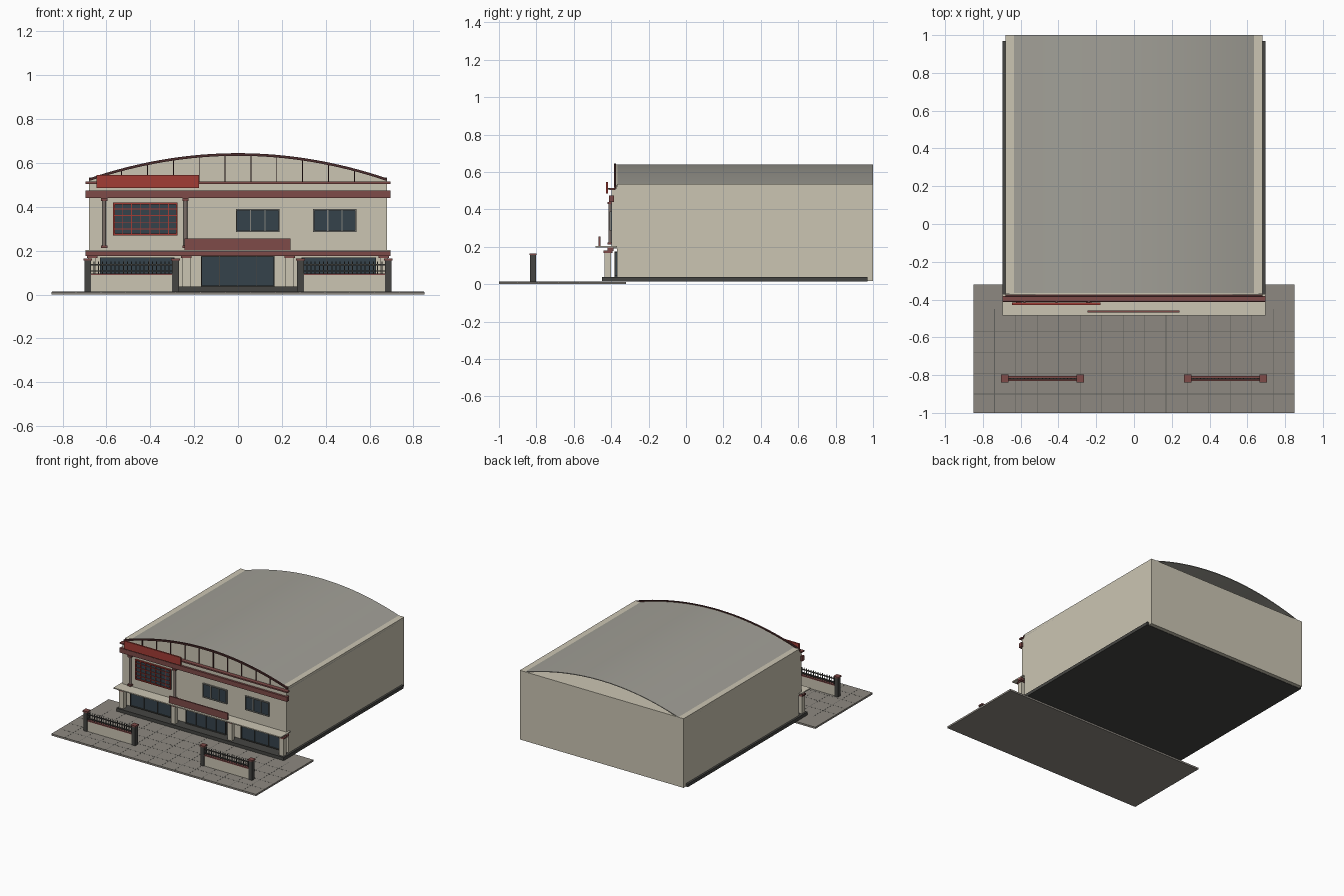
import bpy, bmesh

if "Cube" in bpy.data.objects:
    bpy.data.objects.remove(bpy.data.objects["Cube"])

def mat(name, r, g, b):
    m = bpy.data.materials.new(name)
    m.diffuse_color = (r, g, b, 1)
    m.use_nodes = True
    m.node_tree.nodes["Principled BSDF"].inputs["Base Color"].default_value = m.diffuse_color
    return m

CREAM = mat("cream", 0.60, 0.56, 0.45)
ROOF = mat("roof_grey", 0.36, 0.35, 0.31)
PAVE = mat("paving", 0.27, 0.25, 0.22)
DARK = mat("charcoal", 0.06, 0.06, 0.055)
JOINT = mat("joint", 0.12, 0.12, 0.11)
MAROON = mat("maroon", 0.21, 0.07, 0.065)
RED = mat("red", 0.36, 0.045, 0.035)
TRIM = mat("dark_trim", 0.07, 0.025, 0.025)
GLASS = mat("glass", 0.035, 0.055, 0.07)
FRAME = mat("frame_grey", 0.22, 0.22, 0.20)
SHAFT = mat("shaft", 0.20, 0.16, 0.14)


def finish(name, bm, material):
    bmesh.ops.recalc_face_normals(bm, faces=bm.faces)
    me = bpy.data.meshes.new(name)
    bm.to_mesh(me)
    bm.free()
    me.materials.append(material)
    ob = bpy.data.objects.new(name, me)
    bpy.context.collection.objects.link(ob)
    return ob


def boxes(name, material, *ranges):
    """One object made of boxes given as (x0, x1, y0, y1, z0, z1)."""
    bm = bmesh.new()
    for x0, x1, y0, y1, z0, z1 in ranges:
        vs = bmesh.ops.create_cube(bm, size=1)["verts"]
        for v in vs:
            v.co = ((x0 + x1) / 2 + v.co.x * (x1 - x0),
                    (y0 + y1) / 2 + v.co.y * (y1 - y0),
                    (z0 + z1) / 2 + v.co.z * (z1 - z0))
    return finish(name, bm, material)


def extrude_y(name, material, profile, y0, y1):
    """Closed x-z profile extruded along y."""
    bm = bmesh.new()
    f = bm.faces.new([bm.verts.new((x, y0, z)) for x, z in profile])
    r = bmesh.ops.extrude_face_region(bm, geom=[f])
    for v in r["geom"]:
        if isinstance(v, bmesh.types.BMVert):
            v.co.y = y1
    return finish(name, bm, material)


def arch(x, base, rise, half=0.68):
    return base + rise * (1 - (x / half) ** 2)


XS = [-0.68 + 1.36 * i / 32 for i in range(33)]


def arch_band(base, rise, thick):
    top = [(x, arch(x, base, rise)) for x in XS]
    return top + [(x, z - thick) for x, z in reversed(top)]


# paved forecourt with joints
boxes("forecourt", PAVE, (-0.85, 0.85, -1.0, -0.32, 0, 0.013))
jx = [(x - 0.0015, x + 0.0015, -0.999, -0.45, 0.0125, 0.0135)
      for x in [-0.0575 + 0.1135 * i for i in range(-6, 8)]]
jy = [(-0.849, 0.849, y - 0.0015, y + 0.0015, 0.0125, 0.0135)
      for y in [-0.9, -0.79, -0.68, -0.57]]
boxes("paving_joints", JOINT, *jx, *jy)

# plinth and hall
boxes("plinth", DARK, (-0.695, 0.695, -0.45, 0.97, 0.014, 0.038))
boxes("hall", CREAM, (-0.68, 0.68, -0.37, 1.0, 0.016, 0.535))

# curved roof shell, open at the back
roof = extrude_y("roof", ROOF, arch_band(0.52, 0.12, 0.005), -0.366, 1.0)
bpy.context.view_layer.objects.active = roof
roof.select_set(True)
bpy.ops.object.shade_smooth_by_angle()
roof.select_set(False)

# front gable panel, arched trim and mullions
extrude_y("gable_panel", CREAM, [(-0.68, 0.51)] + [(x, arch(x, 0.52, 0.12)) for x in XS]
          + [(0.68, 0.51)], -0.374, -0.366)
extrude_y("gable_arch_trim", TRIM, arch_band(0.53, 0.115, 0.012), -0.386, -0.373)
bars = []
for i in range(-6, 6):
    x = 0.059 + 0.118 * i
    if abs(x) < 0.62:
        bars.append((x - 0.002, x + 0.002, -0.381, -0.373, 0.51, arch(x, 0.525, 0.115)))
boxes("gable_mullions", TRIM, *bars)

# upper facade and horizontal bands
boxes("upper_facade", CREAM, (-0.68, 0.68, -0.397, -0.369, 0.19, 0.51))
boxes("cornice", MAROON, (-0.695, 0.695, -0.41, -0.38, 0.505, 0.515))
boxes("upper_band", MAROON, (-0.695, 0.695, -0.412, -0.385, 0.44, 0.475))
boxes("lower_band", MAROON, (-0.695, 0.695, -0.42, -0.388, 0.177, 0.196))
boxes("canopy", CREAM, (-0.695, 0.695, -0.485, -0.37, 0.196, 0.204))

# blank sign boards
boxes("upper_sign", RED, (-0.645, -0.178, -0.428, -0.416, 0.486, 0.546))
boxes("upper_sign_brackets", DARK, *[(x - 0.006, x + 0.006, -0.417, -0.38, 0.506, 0.514)
                                     for x in (-0.58, -0.41, -0.24)])
boxes("entrance_sign", MAROON, (-0.245, 0.24, -0.468, -0.458, 0.203, 0.255))

# slender upper columns
for n, cx in (("left", -0.61), ("right", -0.24)):
    bm = bmesh.new()
    r = bmesh.ops.create_cone(bm, cap_ends=True, segments=16, radius1=0.009,
                              radius2=0.009, depth=0.21)
    bmesh.ops.translate(bm, verts=r["verts"], vec=(cx, -0.406, 0.328))
    shaft = finish("upper_column_" + n, bm, SHAFT)
    bpy.context.view_layer.objects.active = shaft
    shaft.select_set(True)
    bpy.ops.object.shade_smooth_by_angle()
    shaft.select_set(False)
    boxes("upper_column_caps_" + n, MAROON,
          (cx - 0.014, cx + 0.014, -0.42, -0.394, 0.428, 0.44),
          (cx - 0.014, cx + 0.014, -0.42, -0.394, 0.212, 0.224))


def window(name, x0, x1, z0, z1, y, cols, rows, w, bar, material):
    """Glass pane with a border and a grid of glazing bars."""
    boxes(name + "_glass", GLASS, (x0, x1, y - 0.004, y + 0.006, z0, z1))
    ya, yb = y - 0.012, y
    parts = [(x0, x0 + w, ya, yb, z0, z1), (x1 - w, x1, ya, yb, z0, z1),
             (x0, x1, ya, yb, z0, z0 + w), (x0, x1, ya, yb, z1 - w, z1)]
    for i in range(1, cols):
        x = x0 + (x1 - x0) * i / cols
        parts.append((x - bar, x + bar, ya + 0.003, yb, z0, z1))
    for i in range(1, rows):
        z = z0 + (z1 - z0) * i / rows
        parts.append((x0, x1, ya + 0.003, yb, z - bar, z + bar))
    boxes(name + "_frame", material, *parts)


# upper windows
window("large_window", -0.57, -0.275, 0.27, 0.42, -0.397, 7, 5, 0.008, 0.002, RED)
window("middle_window", -0.01, 0.19, 0.286, 0.39, -0.397, 3, 1, 0.006, 0.003, FRAME)
window("right_window", 0.343, 0.54, 0.286, 0.39, -0.397, 3, 1, 0.006, 0.003, FRAME)

# ground-floor glazing
window("entrance_doors", -0.168, 0.166, 0.038, 0.176, -0.371, 4, 1, 0.004, 0.0015, DARK)
window("left_shopfront", -0.63, -0.29, 0.045, 0.17, -0.371, 3, 1, 0.004, 0.0015, DARK)
window("right_shopfront", 0.29, 0.63, 0.045, 0.17, -0.371, 3, 1, 0.004, 0.0015, DARK)

# porch columns with capitals
for i, cx in enumerate((-0.665, -0.235, 0.235, 0.665)):
    boxes(f"porch_column_{i}", CREAM, (cx - 0.018, cx + 0.018, -0.435, -0.4, 0.037, 0.17))
    boxes(f"porch_capital_{i}", MAROON, (cx - 0.024, cx + 0.024, -0.441, -0.394, 0.168, 0.179))

# boundary fences, mirrored left and right
for side, s in (("left", -1), ("right", 1)):
    def span(a, b):
        return tuple(sorted((s * a, s * b)))
    Y = -0.818
    boxes(f"fence_wall_{side}", CREAM, (*span(0.295, 0.675), Y - 0.009, Y + 0.009, 0.012, 0.09))
    boxes(f"fence_coping_{side}", MAROON, (*span(0.295, 0.675), Y - 0.012, Y + 0.012, 0.089, 0.096))
    rails = [(*span(0.295, 0.675), Y - 0.004, Y + 0.004, z, z + 0.006) for z in (0.105, 0.133)]
    for i in range(19):
        x = s * (0.314 + 0.019 * i)
        rails.append((x - 0.002, x + 0.002, Y - 0.002, Y + 0.002, 0.095, 0.15))
    boxes(f"fence_railing_{side}", DARK, *rails)
    for j, px in enumerate((0.285, 0.685)):
        cx = s * px
        boxes(f"fence_post_{side}_{j}", DARK,
              (cx - 0.015, cx + 0.015, Y - 0.015, Y + 0.015, 0.012, 0.156))
        boxes(f"fence_post_cap_{side}_{j}", MAROON,
              (cx - 0.02, cx + 0.02, Y - 0.02, Y + 0.02, 0.155, 0.165))
